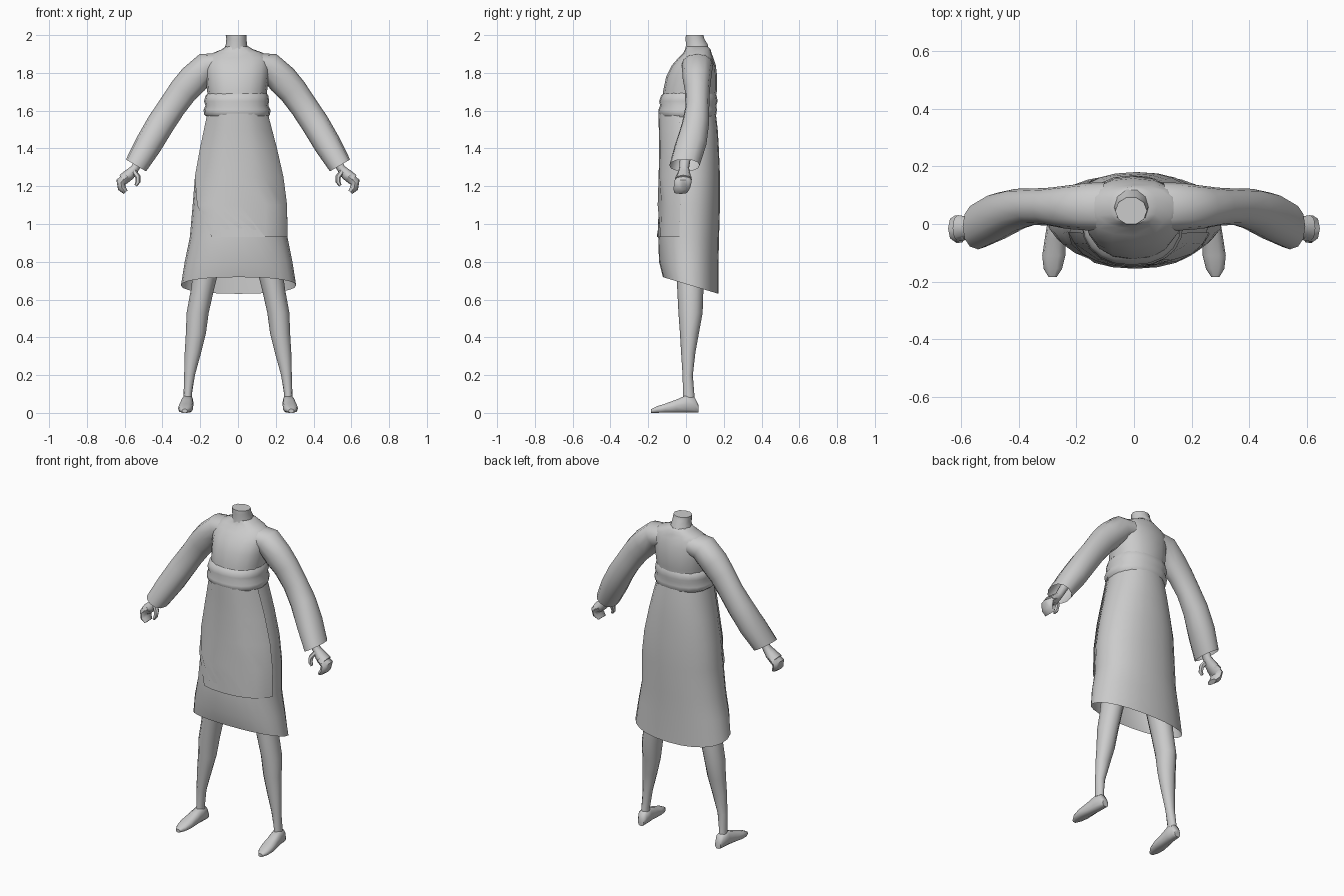
import bpy, math
from mathutils import Vector

grey = bpy.data.materials.new("plain grey")
grey.diffuse_color = (0.6, 0.6, 0.6, 1)


def ring(c, u, v, n=16, p=2.0):
    """Rounded closed section around c, spanned by half-axes u and v."""
    pts = []
    for i in range(n):
        a = 2 * math.pi * i / n
        ca, sa = math.cos(a), math.sin(a)
        x = math.copysign(abs(ca) ** (2 / p), ca)
        y = math.copysign(abs(sa) ** (2 / p), sa)
        pts.append(Vector(c) + x * Vector(u) + y * Vector(v))
    return pts


def level(z, x0, x1, y0, y1, n=16, p=2.0):
    """Horizontal section filling the given extents."""
    return ring(((x0 + x1) / 2, (y0 + y1) / 2, z), ((x1 - x0) / 2, 0, 0), (0, (y1 - y0) / 2, 0), n, p)


def loft(name, rings, caps=(True, True), closed=True, mirror=False, angle=50):
    n = len(rings[0])
    verts = [p for r in rings for p in r]
    faces = []
    for k in range(len(rings) - 1):
        for i in range(n if closed else n - 1):
            j = (i + 1) % n
            faces.append((k * n + i, k * n + j, (k + 1) * n + j, (k + 1) * n + i))
    if caps[0]:
        faces.append(tuple(reversed(range(n))))
    if caps[1]:
        faces.append(tuple(range(len(verts) - n, len(verts))))
    me = bpy.data.meshes.new(name)
    me.from_pydata(verts, [], faces)
    me.materials.append(grey)
    ob = bpy.data.objects.new(name, me)
    bpy.context.collection.objects.link(ob)
    bpy.ops.object.select_all(action='DESELECT')
    bpy.context.view_layer.objects.active = ob
    ob.select_set(True)
    if closed:
        bpy.ops.object.mode_set(mode='EDIT')
        bpy.ops.mesh.select_all(action='SELECT')
        bpy.ops.mesh.normals_make_consistent(inside=False)
        bpy.ops.object.mode_set(mode='OBJECT')
    bpy.ops.object.shade_smooth_by_angle(angle=math.radians(angle))
    if mirror:
        ob.modifiers.new("mirror", 'MIRROR')
    return ob


def limb(name, path, n=10, **kw):
    """Tube along points (x, y, z, half thickness in xz, half depth in y)."""
    rings = []
    for i, (x, y, z, a, b) in enumerate(path):
        p, q = path[max(i - 1, 0)], path[min(i + 1, len(path) - 1)]
        t = Vector((q[0] - p[0], 0, q[2] - p[2])).normalized()
        rings.append(ring((x, y, z), (-t.z * a, 0, t.x * a), (0, b, 0), n, 2.2))
    return loft(name, rings, mirror=True, **kw)


# upper body of the robe, up to the sloping shoulders
loft("torso", [level(*s, p=2.3) for s in (
    (1.56, -.155, .15, -.13, .155), (1.66, -.155, .15, -.125, .155), (1.71, -.165, .155, -.12, .165),
    (1.78, -.17, .165, -.105, .165), (1.84, -.175, .17, -.075, .158), (1.88, -.165, .165, -.04, .145),
    (1.905, -.135, .135, -.015, .135), (1.925, -.085, .08, -.005, .13), (1.94, -.065, .055, 0, .115))],
    caps=(False, True))

# neck, leaning slightly forward at its open top
loft("neck", [level(*s, n=10) for s in (
    (1.90, -.08, .06, -.01, .13), (1.95, -.065, .048, -.003, .118), (1.98, -.062, .045, -.005, .10),
    (2.0, -.065, .045, -.003, .094))])

# sash: two soft rolls around the waist
loft("sash", [level(*s, n=20, p=2.3) for s in (
    (1.695, -.155, .15, -.115, .155), (1.68, -.172, .16, -.132, .162), (1.65, -.18, .165, -.142, .168),
    (1.627, -.172, .16, -.137, .16), (1.605, -.182, .172, -.146, .164), (1.58, -.18, .17, -.144, .16),
    (1.565, -.16, .16, -.13, .15))], caps=(False, False))

# long skirt with a hem that dips at the back
SKIRT = ((1.585, -.16, .155, -.138, .158), (1.5, -.178, .178, -.136, .168), (1.4, -.2, .205, -.134, .174),
         (1.25, -.228, .24, -.137, .18), (1.1, -.24, .26, -.142, .18), (.93, -.255, .262, -.147, .175),
         (.8, -.282, .288, -.143, .172), (.67, -.302, .308, -.122, .172))


def skirt_rings(grow=0.0):
    out = []
    for z, x0, x1, y0, y1 in SKIRT:
        r = level(z, x0 - grow, x1 + grow, y0 - grow, y1 + grow, 24, 2.2)
        if z < .7:
            for p in r:
                p.z = .676 - .3 * (p.y - .02)
        out.append(r)
    return out


loft("skirt", skirt_rings(), caps=(False, False))

# overlapping front panel whose free edge swings inward near the hem
panel = []
for r, first in zip(skirt_rings(.008)[:6], (13, 13, 13, 13, 14, 16)):
    start, stop = r[first], 23
    panel.append([r[round(first + (stop - first) * i / 8)].copy() for i in range(9)])
loft("front_wrap_panel", panel, caps=(False, False), closed=False)

# sleeves widening to an open cuff
limb("sleeve", (
    (.10, .06, 1.845, .06, .085), (.165, .06, 1.835, .075, .082), (.235, .058, 1.765, .082, .075),
    (.29, .06, 1.705, .077, .066), (.35, .06, 1.62, .073, .063), (.41, .05, 1.53, .074, .072),
    (.475, .025, 1.42, .072, .083), (.54, -.008, 1.31, .062, .08)), n=12, caps=(False, False))

# forearm and hand with curled fingers
limb("hand", (
    (.50, 0, 1.38, .026, .03), (.545, -.01, 1.295, .022, .026), (.575, -.012, 1.262, .03, .036),
    (.61, -.014, 1.235, .03, .045)), n=8)
limb("fingers", (
    (.585, -.014, 1.25, .024, .042), (.62, -.016, 1.222, .027, .046), (.615, -.022, 1.19, .022, .044),
    (.595, -.028, 1.168, .013, .036)), n=8)
limb("thumb", ((.555, -.022, 1.285, .014, .016), (.53, -.04, 1.25, .014, .016),
               (.53, -.048, 1.222, .013, .013), (.542, -.05, 1.203, .007, .008)), n=6)

# legs running up under the skirt
loft("leg", [level(*s, n=12) for s in (
    (.04, .24, .29, -.02, .05), (.10, .244, .288, -.016, .044), (.2, .228, .285, -.018, .036),
    (.32, .195, .282, -.026, .05), (.42, .17, .276, -.032, .068), (.53, .155, .272, -.04, .088),
    (.65, .128, .25, -.046, .092), (.8, .09, .23, -.055, .1), (1.05, .03, .2, -.07, .12))],
    mirror=True)

# pointed feet: sections (y, centre x, half width, height)
loft("foot", [ring((x, y, h / 2), (w, 0, 0), (0, 0, h / 2), 10, 2.6) for y, x, w, h in (
    (.065, .264, .02, .045), (.045, .266, .03, .085), (.0, .268, .033, .095), (-.05, .273, .036, .072),
    (-.11, .278, .04, .05), (-.155, .281, .032, .035), (-.184, .282, .014, .02))], mirror=True)
